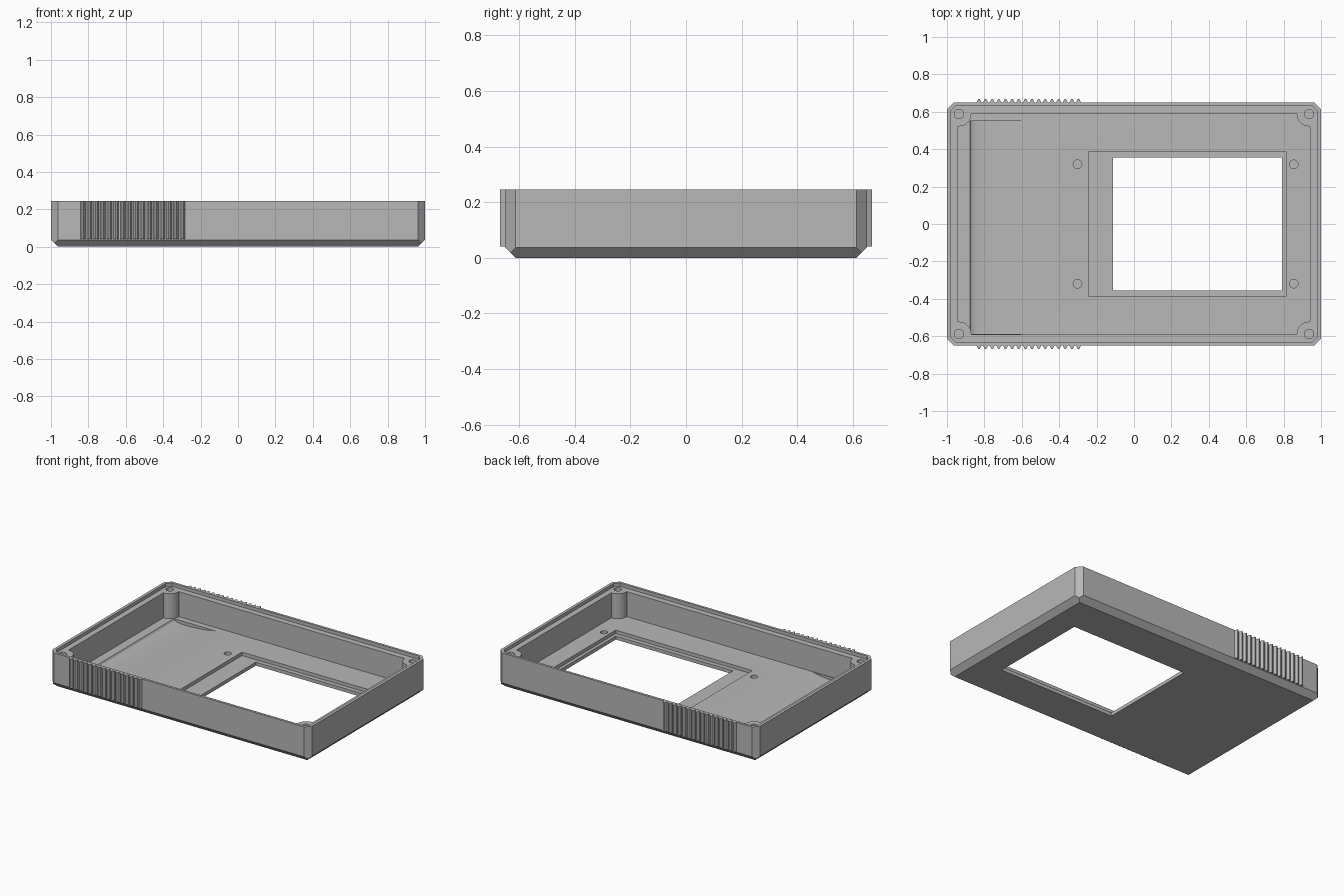
import bpy, bmesh, math
from mathutils import Matrix

if "Cube" in bpy.data.objects:
    bpy.data.objects.remove(bpy.data.objects["Cube"])

W, D, H, C = 1.0, 0.65, 0.245, 0.037   # half width, half depth, height, edge chamfer
FLOOR, LEDGE = 0.048, 0.222            # inner floor and lid ledge heights

grey = bpy.data.materials.new("plain grey")
grey.diffuse_color = (0.48, 0.48, 0.48, 1)
grey.use_nodes = True
grey.node_tree.nodes["Principled BSDF"].inputs["Base Color"].default_value = grey.diffuse_color


def finish(bm, name):
    bmesh.ops.recalc_face_normals(bm, faces=bm.faces[:])
    me = bpy.data.meshes.new(name)
    bm.to_mesh(me)
    bm.free()
    me.materials.append(grey)
    ob = bpy.data.objects.new(name, me)
    bpy.context.collection.objects.link(ob)
    return ob


def prism(name, outline, z0, z1):
    bm = bmesh.new()
    face = bm.faces.new([bm.verts.new((x, y, z0)) for x, y in outline])
    ext = bmesh.ops.extrude_face_region(bm, geom=[face])
    top = [v for v in ext["geom"] if isinstance(v, bmesh.types.BMVert)]
    bmesh.ops.translate(bm, verts=top, vec=(0, 0, z1 - z0))
    return finish(bm, name)


def box(name, x0, x1, y0, y1, z0, z1):
    return prism(name, [(x0, y0), (x1, y0), (x1, y1), (x0, y1)], z0, z1)


def cylinder(name, x, y, r, z0, z1, n=32):
    pts = [(x + r * math.cos(2 * math.pi * i / n), y + r * math.sin(2 * math.pi * i / n))
           for i in range(n)]
    return prism(name, pts, z0, z1)


def octagon(w, d, c):
    return [(w - c, -d), (w, c - d), (w, d - c), (w - c, d),
            (c - w, d), (-w, d - c), (-w, c - d), (c - w, -d)]


def cut(target, cutter):
    mod = target.modifiers.new("cut", 'BOOLEAN')
    mod.operation, mod.solver, mod.object = 'DIFFERENCE', 'EXACT', cutter
    bpy.context.view_layer.objects.active = target
    bpy.ops.object.modifier_apply(modifier=mod.name)
    bpy.data.objects.remove(cutter)


corners = [(sx, sy) for sx in (-1, 1) for sy in (-1, 1)]

# Chamfered outer block
bm = bmesh.new()
for z in (C, H):
    for x, y in octagon(W, D, C):
        bm.verts.new((x, y, z))
for inset, z in ((C, 0), (C / 2, C / 2)):
    for sx, sy in corners:
        bm.verts.new((sx * (W - inset), sy * (D - inset), z))
bmesh.ops.convex_hull(bm, input=bm.verts[:])
bmesh.ops.dissolve_limit(bm, angle_limit=0.01, verts=bm.verts[:], edges=bm.edges[:])
case = finish(bm, "case_shell")

# Lid lip, then the cavity that leaves round screw posts in its corners
cut(case, prism("lip_cutter", octagon(0.98, 0.633, 0.03), LEDGE, 0.4))
cavity = box("cavity_cutter", -0.94, 0.94, -0.592, 0.592, FLOOR, 0.3)
for sx, sy in corners:
    cut(cavity, cylinder("post_shape", sx * 0.936, sy * 0.588, 0.066, 0, 0.4))
cut(case, cavity)

# Screw holes in the posts and in the floor
for sx, sy in corners:
    cut(case, cylinder("post_hole", sx * 0.936, sy * 0.588, 0.025, 0.08, 0.4, 24))
    cut(case, cylinder("floor_hole", 0.276 + sx * 0.578, sy * 0.319, 0.023, 0.018, 0.2, 24))

# Screen recess and window
cut(case, box("recess_cutter", -0.24, 0.812, -0.387, 0.387, 0.024, 0.2))
cut(case, box("window_cutter", -0.112, 0.79, -0.356, 0.356, -0.1, 0.2))

# Shallow hollow in the floor, steep on its outer side
hollow = prism("hollow_cutter", [(-0.878, 0.1), (-0.878, FLOOR), (-0.872, 0.038), (-0.86, 0.031),
                                 (-0.84, 0.027), (-0.80, 0.025), (-0.74, 0.026), (-0.68, 0.03),
                                 (-0.62, 0.037), (-0.56, FLOOR), (-0.56, 0.1)], -0.588, 0.55)
# Profile was drawn in x-z: turn it so the extrusion runs along y
hollow.data.transform(Matrix(((1, 0, 0, 0), (0, 0, 1, 0), (0, 1, 0, 0), (0, 0, 0, 1))))
hollow.data.flip_normals()
cut(case, hollow)

bpy.ops.object.select_all(action='DESELECT')
case.select_set(True)
bpy.context.view_layer.objects.active = case
bpy.ops.object.shade_smooth_by_angle(angle=math.radians(25))

# Grip ridges on the front and back walls
for side, label in ((-1, "front"), (1, "back")):
    for i in range(16):
        x = -0.829 + i * 0.0355
        prism(f"{label}_grip_ridge", [(x - 0.0135, side * 0.648), (x - 0.0135, side * D),
                                      (x - 0.004, side * 0.668), (x + 0.004, side * 0.668),
                                      (x + 0.0135, side * D), (x + 0.0135, side * 0.648)], 0.04, H)
